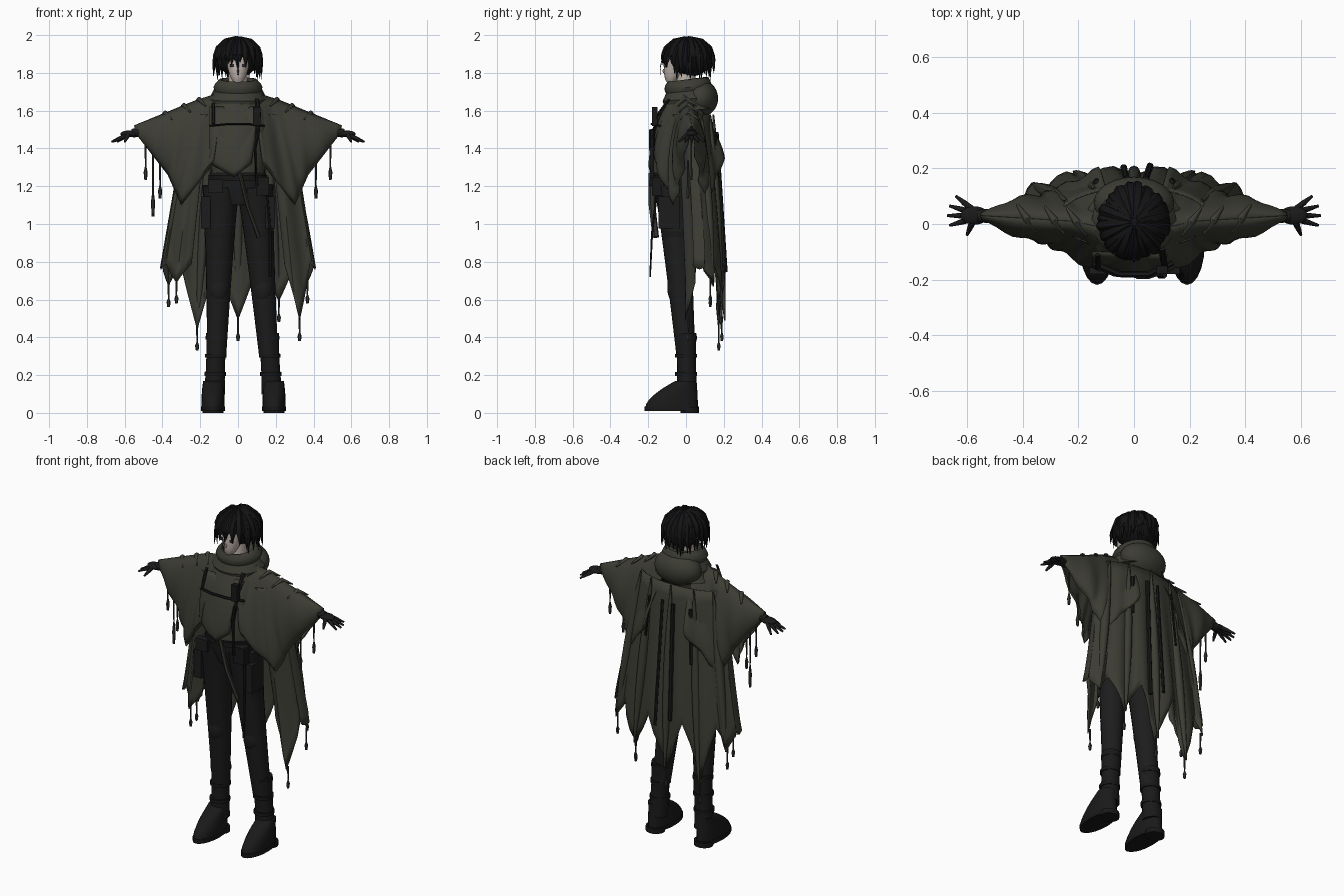
import bpy, math, random
from math import sin, cos, pi
from mathutils import Vector

random.seed(4)
if "Cube" in bpy.data.objects:
    bpy.data.objects.remove(bpy.data.objects["Cube"])

def material(name, red, green, blue):
    mat = bpy.data.materials.new(name)
    mat.use_nodes = True
    mat.diffuse_color = (red, green, blue, 1)
    node = mat.node_tree.nodes["Principled BSDF"]
    node.inputs["Base Color"].default_value = mat.diffuse_color
    node.inputs["Roughness"].default_value = 0.9
    return mat

cloth = material("olive cloth", .046, .046, .035)
worn = material("worn olive", .034, .034, .027)
trouser = material("charcoal trousers", .012, .012, .012)
leather = material("black leather", .01, .01, .01)
webbing = material("dark webbing", .009, .009, .009)
hair = material("black hair", .007, .007, .008)
skin = material("pale skin", .54, .46, .42)
iris = material("dark eye", .02, .02, .025)

def build(name, verts, faces, mat, thickness=0):
    mesh = bpy.data.meshes.new(name)
    mesh.from_pydata([tuple(vert) for vert in verts], [], faces)
    mesh.materials.append(mat)
    part = bpy.data.objects.new(name, mesh)
    bpy.context.collection.objects.link(part)
    bpy.ops.object.select_all(action='DESELECT')
    part.select_set(True)
    bpy.context.view_layer.objects.active = part
    bpy.ops.object.shade_smooth_by_angle(angle=math.radians(45))
    if thickness:
        solid = part.modifiers.new("thickness", 'SOLIDIFY')
        solid.thickness, solid.offset = thickness, 0

def join_rings(name, rings, mat):
    """Skin a list of equal rings and cap both ends."""
    count = len(rings[0])
    last = count * (len(rings) - 1)
    faces = [(base + i, base + (i + 1) % count, base + count + (i + 1) % count, base + count + i)
             for base in range(0, last, count) for i in range(count)]
    faces += [tuple(range(count))[::-1], tuple(range(last, last + count))]
    build(name, [vert for ring in rings for vert in ring], faces, mat)

def circle(sides):
    return [(cos(2 * pi * i / sides), sin(2 * pi * i / sides)) for i in range(sides)]

def loft(name, levels, mat, x=0, tilt=0):
    """Stack ellipses given as centre y, height, half width, half depth."""
    join_rings(name, [[(x + width * c, y + depth * s, z + tilt * s) for c, s in circle(20)]
                      for y, z, width, depth in levels], mat)

def limb(name, path, radii, mat, sides=8, flat=1):
    """Sweep a ring along a path with a radius at each point."""
    path, rings = [Vector(point) for point in path], []
    for k, point in enumerate(path):
        heading = path[min(k + 1, len(path) - 1)] - path[max(k - 1, 0)]
        turn = heading.to_track_quat('Z', 'Y')
        rings.append([point + turn @ Vector((radii[k] * c, radii[k] * flat * s, 0))
                      for c, s in circle(sides)])
    join_rings(name, rings, mat)

def strap(name, path, radius, mat=webbing):
    limb(name, path, [radius] * len(path), mat, 6, .6)

def finish(name, size, mat):
    part = bpy.context.object
    part.name, part.scale = name, size
    part.data.materials.append(mat)
    return part

def ball(name, centre, size, mat):
    bpy.ops.mesh.primitive_uv_sphere_add(segments=24, ring_count=14, location=centre)
    finish(name, size, mat)
    bpy.ops.object.shade_smooth()

def box(name, centre, size, mat):
    bpy.ops.mesh.primitive_cube_add(size=1, location=centre)
    bevel = finish(name, size, mat).modifiers.new("soft edges", 'BEVEL')
    bevel.width, bevel.segments = .006, 2

def polyline(*points):
    """Return a function that walks along the points from 0 to 1."""
    def walk(u):
        place = u * (len(points) - 1)
        k = min(int(place), len(points) - 2)
        return Vector(points[k]).lerp(Vector(points[k + 1]), place - k)
    return walk

def mirrored(line, side):
    return lambda u: Vector((side * line(u).x, line(u).y, line(u).z))

def sheet(name, top, hem, columns, fold, bulge=0, rows=14):
    """Drape folded cloth from a top line to a hem line."""
    verts, step = [], rows + 1
    for c in range(columns + 1):
        start, end = top(c / columns), hem(c / columns)
        room = min(1, 4 * (end - start).length)
        for r in range(step):
            t = r / rows
            sway = fold * t * sin(c * 1.3 + t) + bulge * abs(sin(pi * t)) ** .5
            verts.append(start.lerp(end, t) + Vector((0, room * sway, 0)))
    build(name, verts, [(k, k + 1, k + step + 1, k + step) for c in range(columns)
                        for k in range(c * step, c * step + rows)], cloth, .005)

def tassel(tip, length):
    limb("tassel", [tip + Vector((0, 0, .02 - drop * length)) for drop in (0, .65, .8, 1)],
         (.006, .004, .011, .007), worn, 6)

steps = [k / 8 for k in range(9)]

# Legs and boots
for label, side, ankle in (("right", -1, -.125), ("left", 1, .18)):
    leg = polyline((side * .09, -.07, 1.2), (ankle * .9, 0, .3))
    limb(label + "_trouser_leg", [leg(t) for t in steps], [.1 - .05 * t ** .7 for t in steps], trouser, 16)
    shin = polyline((ankle * .9, 0, .42), (ankle, .005, .1))
    limb(label + "_boot_shaft", [shin(t) for t in steps], [.056 - .006 * sin(pi * t) for t in steps], leather, 16)
    instep = [(t, .14 - .085 * t ** 1.6) for t in steps]
    loft(label + "_boot_foot", [(.065 - .01 * t - depth, .03 + .14 * t, .062 - .01 * t * t, depth)
                                for t, depth in instep], leather, ankle * 1.06)
    loft(label + "_boot_sole", [(-.075, z, .063, .144) for z in (.01, .035)], webbing, ankle * 1.06)
    loft(label + "_boot_heel", [(.02, z, .055, .05) for z in (0, .03)], webbing, ankle * 1.06)
    for t in (.1, .4, .7):
        buckle = shin(t)
        loft(label + "_boot_strap", [(0, buckle.z + rise, .057, .057) for rise in (0, .02)], webbing, buckle.x)
    knee, thigh = leg(.6), leg(.3)
    ball(label + "_knee_pad", knee - Vector((0, .015, 0)), (.056, .056, .09), trouser)
    loft(label + "_thigh_strap", [(thigh.y, thigh.z + rise, .08, .08) for rise in (0, .03)], webbing, thigh.x)
    box(label + "_thigh_pouch", (side * .17, -.09, 1.06), (.05, .11, .17), trouser)

# Hips, belt and tunic
loft("hips", [(-.05, 1.1, .09, .09), (-.06, 1.2, .16, .11), (-.06, 1.3, .14, .11)], trouser)
loft("belt", [(-.06, z, .157, .123) for z in (1.23, 1.26)], webbing)
loft("tunic", [(-.07, 1.27, .14, .12), (-.07, 1.5, .16, .11), (-.02, 1.6, .16, .11), (0, 1.68, .1, .1)], cloth)
sheet("tunic_front_flap", polyline((-.15, -.1, 1.62), (.12, -.11, 1.62)),
      polyline((-.15, -.15, 1.32), (-.02, -.19, 1.25), (.07, -.18, 1.32)), 10, .006, -.025)

# Harness and front gear
strap("chest_strap", [(-.15, -.14, 1.52), (-.05, -.18, 1.53), (.05, -.18, 1.53), (.14, -.14, 1.52)], .01)
strap("right_shoulder_strap", [(-.13, -.11, 1.64), (-.13, -.16, 1.53)], .009)
strap("left_shoulder_strap", [(.1, -.09, 1.66), (.11, -.15, 1.58), (.1, -.18, 1.45)], .012)
strap("side_strap", [(.11, -.18, 1.5), (.09, -.18, 1.4), (.1, -.18, 1.2)], .016)
box("chest_radio", (.1, -.165, 1.57), (.04, .03, .1), webbing)
box("belt_pouch", (.13, -.15, 1.2), (.07, .06, .1), webbing)
box("hip_pouch", (-.12, -.16, 1.2), (.08, .04, .07), trouser)
strap("hanging_sash", [(.01, -.18, 1.27), (.05, -.18, 1.1), (.11, -.16, .93)], .018, worn)
strap("hip_cord", [(.15, -.15, 1.2), (.17, -.18, .95), (.17, -.19, .72)], .008)

# Arms and gloved hands
for side in (-1, 1):
    arm = mirrored(polyline((.12, .01, 1.57), (.56, .03, 1.48)), side)
    limb("sleeve", [arm(t) for t in steps], [.05 - .027 * t for t in steps], trouser, 12)
    ball("glove_palm", arm(1.03), (.05, .033, .018), leather)
    for k in range(5):
        spread = (k - 2) / 2
        reach = .67 - .03 * spread * spread - (.04 if k == 0 else 0)
        finger = mirrored(polyline((.58, .03 + .022 * spread, 1.475), (reach, .03 + .07 * spread, 1.435)), side)
        limb("finger", [finger(t) for t in (0, .5, 1)], (.012, .01, .005), leather)

# Shoulder poncho: the back mirrors the front about the arm line
ridge = polyline((.08, -.02, 1.7), (.22, .01, 1.655), (.55, .03, 1.52))
front_hem = polyline((.13, -.16, 1.32), (.3, -.06, 1.1), (.37, -.02, 1.26), (.54, .02, 1.48))
back_hem = lambda u: Vector((front_hem(u).x, .05 - front_hem(u).y * .85, front_hem(u).z))
for side in (-1, 1):
    top = mirrored(ridge, side)
    sheet("poncho_front", top, mirrored(front_hem, side), 21, .01, -.055)
    sheet("poncho_back", top, mirrored(back_hem, side), 21, .01, .055)
    for u in (.45, .6, .75):
        limb("shoulder_fold", [top(u) + Vector((side * across * .7, across, -abs(across) * .7))
                               for across in (-.05, 0, .05)], (.004, .014, .004), cloth)
    for u in (.75, .9):
        tassel(mirrored(front_hem, side)(u) + Vector((0, .02, 0)), .2)
tassel(Vector((-.45, .03, 1.4)), .38)

# Long ragged cape wrapped round the back
drops = (.1, .03, .12, .35, .3, .2, .1, .03, .3)

def cape_top(u):
    turn = 5 * u - 2.5
    return Vector((.27 * sin(turn), .02 + .11 * cos(turn), 1.58))

def cape_hem(u):
    turn, place = 5 * u - 2.5, u * len(drops)
    k = min(int(place), len(drops) - 1)
    point = 1 - abs(2 * (place - k) - 1)
    return Vector((.41 * sin(turn), .08 + .11 * cos(turn), .79 - drops[k] * point))

def down_cape(u, start, end, lift):
    return [cape_top(u).lerp(cape_hem(u), start + (end - start) * t) + Vector((0, lift, 0)) for t in steps]

sheet("cape", cape_top, cape_hem, 6 * len(drops), .018, .015)
for k, drop in enumerate(drops):
    u = (k + .5) / len(drops)
    if drop > .05:
        tassel(cape_hem(u), .13)
    if 1 < k < 7:
        limb("cape_fold", down_cape(u, 0, 1, .015), [.004 + .022 * sin(pi * t) for t in steps], cloth)

# Straps hanging down the back
for label, u, start, end in (("long", .53, .1, .9), ("second", .48, .1, .8),
                             ("short", .4, .1, .4), ("upper", .6, .1, .35)):
    strap(label + "_back_strap", down_cape(u, start, end, .03), .012)

# Cowl and hood
rolls = [(.01, 1.6 + .165 * t, .165 - .055 * t + .009 * cos(5 * pi * t), .135 - .02 * t + .007 * cos(5 * pi * t))
         for t in steps]
loft("cowl", rolls + [(0, 1.765, .09, .09), (0, 1.7, .08, .08)], cloth, 0, .012)
ball("hood", (0, .075, 1.665), (.145, .095, .1), cloth)

# Head and face
loft("neck", [(0, z, .05, .05) for z in (1.66, 1.8)], skin)
loft("face", [(.06 * t - .085, 1.74 + .17 * t, .073 * t ** .4, .088 * t ** .5)
              for t in [.03] + steps[1:]], skin)
ball("nose", (0, -.115, 1.81), (.006, .009, .012), skin)
for side in (-1, 1):
    box("eye", (side * .03, -.108, 1.84), (.026, .009, .016), iris)

# Hair
ball("hair_cap", (0, .02, 1.885), (.115, .12, .105), hair)
locks = 40
for i in range(locks):
    azimuth = 2 * pi * i / locks + random.uniform(-.08, .08)
    ahead, puff = cos(azimuth), random.uniform(.96, 1.06)
    path = [Vector((.116 * puff * sin(polar) * sin(azimuth), .008 - .126 * puff * sin(polar) * ahead,
                    1.885 + .1 * puff * cos(polar))) for polar in (.1, .6, 1.1, 1.5)]
    tip = path[-1] * random.uniform(.95, 1.12)
    tip.z = (1.835 if ahead > .7 else 1.78) + random.uniform(-.02, .03)
    path += [path[-1].lerp(tip, .5) * 1.01, tip]
    limb("hair_lock", path, (.008, .018, .022, .021, .015, .001), hair, 5, .6)
strap("centre_strand", [(0, -.125, 1.88), (0, -.136, 1.83), (0, -.133, 1.79)], .004, hair)
